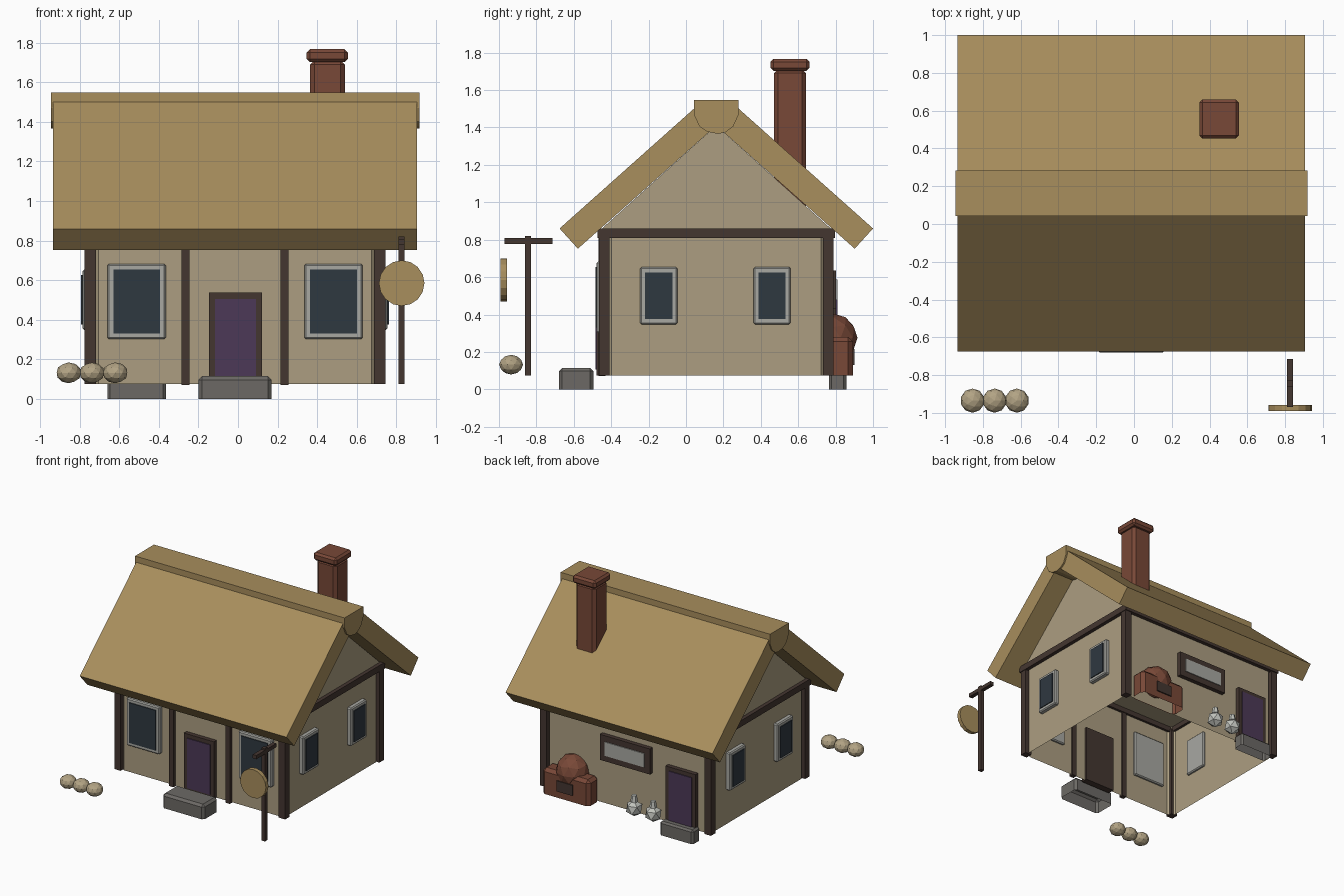
import bpy, bmesh, math
from mathutils import Matrix, Vector

if "Cube" in bpy.data.objects:
    bpy.data.objects.remove(bpy.data.objects["Cube"])


def material(name, r, g, b):
    lin = [((c / 255 + 0.055) / 1.055) ** 2.4 for c in (r, g, b)]
    m = bpy.data.materials.new(name)
    m.diffuse_color = (*lin, 1)
    m.use_nodes = True
    m.node_tree.nodes["Principled BSDF"].inputs["Base Color"].default_value = m.diffuse_color
    return m


PLASTER = material("plaster", 172, 158, 129)
TIMBER = material("dark timber", 68, 54, 48)
THATCH = material("thatch", 168, 142, 93)
TRIM = material("window trim", 168, 168, 162)
GLASS = material("dark glass", 47, 56, 64)
PURPLE = material("purple door", 76, 57, 87)
STONE = material("step stone", 108, 105, 101)
BRICK = material("brick", 120, 72, 55)
SACK = material("sackcloth", 178, 163, 132)
POTTERY = material("pale pottery", 192, 194, 188)


def finish(name, bm, mat):
    me = bpy.data.meshes.new(name)
    bmesh.ops.recalc_face_normals(bm, faces=bm.faces[:])
    bm.to_mesh(me)
    bm.free()
    me.materials.append(mat)
    ob = bpy.data.objects.new(name, me)
    bpy.context.collection.objects.link(ob)
    return ob


def box(name, x, y, z, mat, bevel=0, open_bottom=False, upright_only=False):
    bm = bmesh.new()
    bmesh.ops.create_cube(bm, size=1)
    for v in bm.verts:
        v.co = Vector([a + (b - a) * (c + 0.5) for c, (a, b) in zip(v.co, (x, y, z))])
    if open_bottom:
        low = min(bm.faces, key=lambda f: f.calc_center_median().z)
        bmesh.ops.delete(bm, geom=[low], context='FACES_ONLY')
    if bevel:
        edges = [e for e in bm.edges if len(e.link_faces) == 2]
        if upright_only:
            edges = [e for e in edges if abs(e.verts[0].co.z - e.verts[1].co.z) > 0.01]
        bmesh.ops.bevel(bm, geom=edges, offset=bevel, segments=1, affect='EDGES', profile=0.5)
    return finish(name, bm, mat)


def prism(name, profile, x0, x1, mat):
    """Extrude a (y, z) profile along x."""
    bm = bmesh.new()
    face = bm.faces.new([bm.verts.new((x0, y, z)) for y, z in profile])
    out = bmesh.ops.extrude_face_region(bm, geom=[face])
    for v in out["geom"]:
        if isinstance(v, bmesh.types.BMVert):
            v.co.x = x1
    if face.is_valid and len(face.edges[0].link_faces) < 2:
        bm.faces.new(face.verts)
    elif not face.is_valid or face not in bm.faces[:]:
        bmesh.ops.holes_fill(bm, edges=bm.edges[:])
    bmesh.ops.holes_fill(bm, edges=[e for e in bm.edges if len(e.link_faces) == 1])
    return finish(name, bm, mat)


def ball(name, loc, r, mat, sub=2, squash=1):
    bm = bmesh.new()
    bmesh.ops.create_icosphere(bm, subdivisions=sub, radius=r)
    bmesh.ops.transform(bm, matrix=Matrix.Translation(loc) @ Matrix.Diagonal((1, 1, squash, 1)),
                        verts=bm.verts[:])
    return finish(name, bm, mat)


def disc(name, loc, r1, r2, depth, sides, mat, rot=0):
    bm = bmesh.new()
    bmesh.ops.create_cone(bm, cap_ends=True, segments=sides, radius1=r1, radius2=r2, depth=depth,
                          matrix=Matrix.Translation(loc) @ Matrix.Rotation(rot, 4, 'X'))
    return finish(name, bm, mat)


CX, CY = -0.015, 0.162            # centre of the house
HX, HY = 0.735, 0.605             # half sizes of the walls
BASE, TOP = 0.075, 0.85


def panel(name, side, u, z, depth, mat, bevel=0, inner=0.02):
    """Box straddling a wall; u is the range along that wall."""
    s = 1 if side in ("right", "back") else -1
    if side in ("left", "right"):
        w = CX + s * HX
        return box(name, sorted((w - s * inner, w + s * depth)), u, z, mat, bevel)
    w = CY + s * HY
    return box(name, u, sorted((w - s * inner, w + s * depth)), z, mat, bevel)


def opening(name, side, u, z, rim, frame_mat, pane_mat, bevel=0, sill=None):
    panel(name + "_frame", side, u, z, 0.035, frame_mat, bevel)
    low = z[0] + (rim if sill is None else sill)
    panel(name + "_pane", side, (u[0] + rim, u[1] - rim), (low, z[1] - rim),
          0.042, pane_mat, 0, -0.03)


# Walls, open underneath, and gable block
box("walls", (CX - HX, CX + HX), (CY - HY, CY + HY), (BASE, TOP), PLASTER, 0.045, True, True)
prism("gable", [(-0.46, 0.85), (0.785, 0.85), (CY, 1.41)], CX - HX, CX + HX, PLASTER)

# Corner posts, front posts and the ring of top beams
for sx in (-1, 1):
    for sy in (-1, 1):
        xs = sorted(CX + sx * d for d in (0.703, 0.76))
        ys = sorted(CY + sy * d for d in (0.57, 0.627))
        box("corner_post", xs, ys, (BASE, 0.83), TIMBER)
for x in (-0.265, 0.235):
    box("front_post", (x - 0.02, x + 0.02), (-0.468, -0.43), (0.07, 0.83), TIMBER)
for s in (-1, 1):
    ys = sorted(CY + s * d for d in (0.585, 0.635))
    xs = sorted(CX + s * d for d in (0.715, 0.765))
    box("long_beam", (CX - 0.765, CX + 0.765), ys, (0.81, 0.86), TIMBER)
    box("side_beam", xs, (CY - 0.635, CY + 0.635), (0.81, 0.86), TIMBER)

# Thatched slopes and ridge cap
for s in (-1, 1):
    prism("roof_slope", [(CY + s * d, z) for d, z in
          ((0.838, 0.86), (0.74, 0.752), (0.02, 1.392), (0.118, 1.502))], -0.935, 0.905, THATCH)
prism("ridge_cap", [(CY + d, z) for d, z in
      ((-0.12, 1.548), (0.12, 1.548), (0.12, 1.47), (0.09, 1.405), (0.05, 1.375), (0.01, 1.366),
       (-0.05, 1.378), (-0.09, 1.405), (-0.12, 1.47))], -0.945, 0.918, THATCH)

# Chimney
box("chimney_shaft", (0.364, 0.54), (0.47, 0.642), (0.95, 1.712), BRICK, 0.022)
box("chimney_cap", (0.347, 0.555), (0.452, 0.66), (1.702, 1.767), BRICK, 0.016)

# Windows
for x in (-0.512, 0.483):
    opening("front_window", "front", (x - 0.147, x + 0.147), (0.302, 0.683), 0.029, TRIM, GLASS, 0.008)
for side in ("left", "right"):
    for y in (-0.145, 0.46):
        opening("side_window", side, (y - 0.1, y + 0.1), (0.348, 0.653), 0.027, TRIM, GLASS, 0.008)
opening("back_window", "back", (-0.24, 0.205), (0.43, 0.635), 0.047, TIMBER, TRIM)

# Doors and stone steps
opening("front_door", "front", (-0.147, 0.121), (BASE, 0.537), 0.031, TIMBER, PURPLE, 0, 0.03)
opening("back_door", "back", (-0.645, -0.38), (BASE, 0.537), 0.031, TIMBER, PURPLE, 0, 0.03)
box("front_step", (-0.2, 0.17), (-0.68, -0.495), (0, 0.115), STONE, 0.018, True)
box("back_step", (-0.66, -0.365), (0.765, 0.857), (0, 0.11), STONE, 0.014, True)

# Bread oven on the back wall
box("oven_body", (0.24, 0.66), (0.76, 0.892), (BASE, 0.28), BRICK, 0.025, True)
ball("oven_dome", (0.45, 0.787, 0.275), 0.13, BRICK)
box("oven_mouth", (0.38, 0.52), (0.88, 0.902), (0.13, 0.215), TIMBER)

# Jars beside the back door
for x in (-0.12, -0.29):
    ball("jar", (x, 0.83, 0.14), 0.066, POTTERY, 1)
    disc("jar_neck", (x, 0.83, 0.218), 0.028, 0.02, 0.05, 6, POTTERY)

# Sacks in front
for x in (-0.855, -0.738, -0.62):
    ball("sack", (x, -0.935, 0.132), 0.064, SACK, 2, 0.82)

# Hanging sign
box("sign_post", (0.81, 0.842), (-0.86, -0.828), (BASE, 0.82), TIMBER)
box("sign_arm", (0.81, 0.842), (-0.97, -0.715), (0.778, 0.808), TIMBER)
disc("sign_board", (0.827, -0.974, 0.585), 0.115, 0.115, 0.033, 16, THATCH, math.pi / 2)
